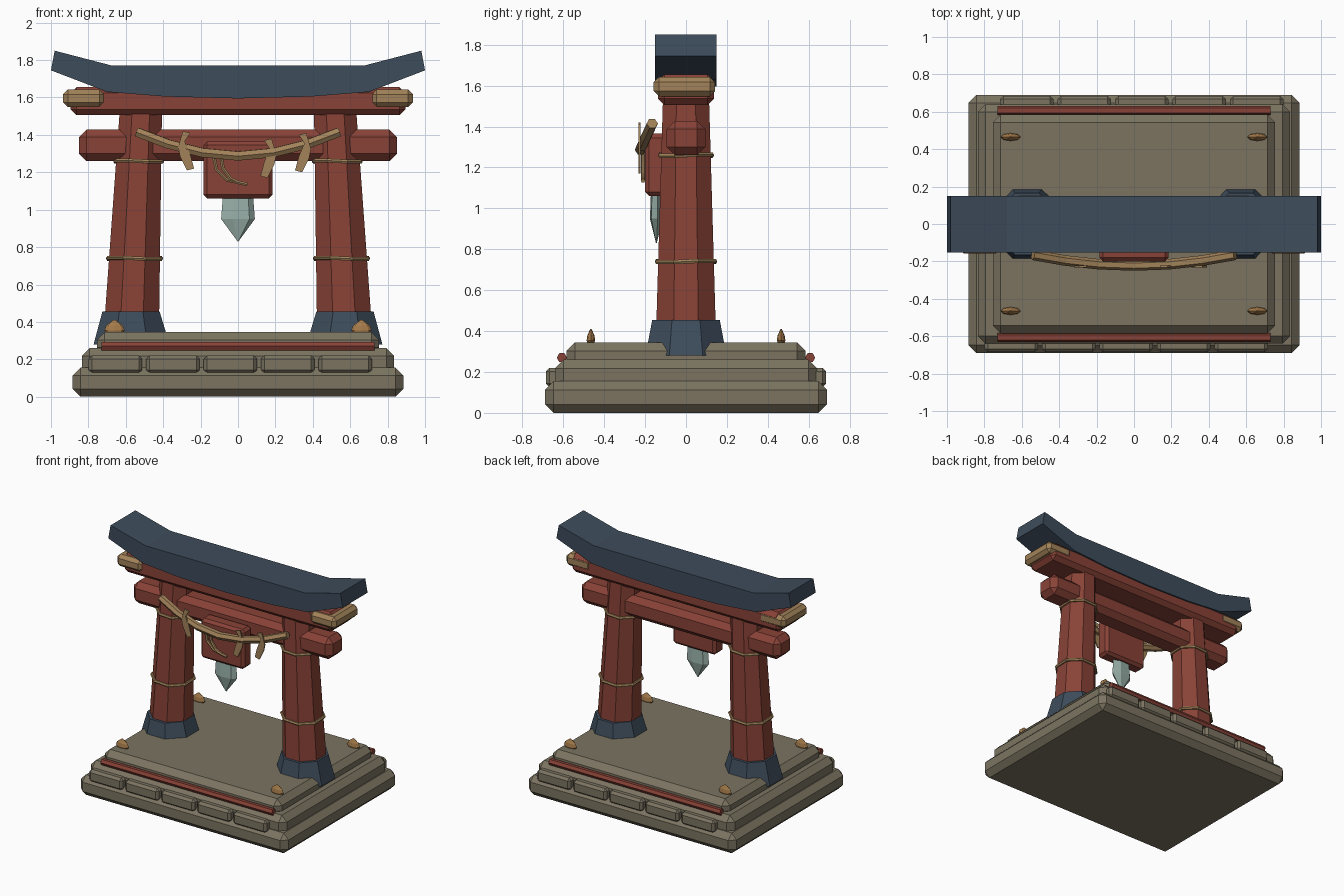
import bpy, bmesh, math
from mathutils import Vector

cube = bpy.data.objects.get("Cube")
if cube:
    bpy.data.objects.remove(cube, do_unlink=True)


def material(name, rgb):
    m = bpy.data.materials.new(name)
    m.use_nodes = True
    colour = (*rgb, 1)
    m.diffuse_color = colour
    bsdf = next(n for n in m.node_tree.nodes if n.type == 'BSDF_PRINCIPLED')
    bsdf.inputs["Base Color"].default_value = colour
    return m


STONE = material("weathered stone", (0.20, 0.175, 0.12))
RED = material("red lacquer", (0.25, 0.055, 0.038))
BLUE = material("slate blue", (0.047, 0.072, 0.105))
TAN = material("tan wood and straw", (0.36, 0.225, 0.10))
AMBER = material("amber finial", (0.38, 0.20, 0.07))
JADE = material("pale jade crystal", (0.32, 0.44, 0.40))


def finish(name, bm, mat):
    bmesh.ops.recalc_face_normals(bm, faces=bm.faces[:])
    mesh = bpy.data.meshes.new(name)
    bm.to_mesh(mesh)
    bm.free()
    mesh.materials.append(mat)
    obj = bpy.data.objects.new(name, mesh)
    bpy.context.collection.objects.link(obj)
    return obj


def box(name, lo, hi, bevel, mat):
    """Chamfered box between two corners."""
    lo, hi = Vector(lo), Vector(hi)
    bm = bmesh.new()
    bmesh.ops.create_cube(bm, size=1)
    for v in bm.verts:
        v.co = (lo + hi) / 2 + v.co * (hi - lo)
    bmesh.ops.bevel(bm, geom=bm.edges[:], offset=bevel, offset_type='OFFSET',
                    segments=1, profile=0.5, affect='EDGES')
    return finish(name, bm, mat)


def stack(name, rings, sides, mat, y=0, turn=0):
    """Loft through rings given as (centre x, z, radius x, radius y)."""
    bm = bmesh.new()
    loops = []
    for cx, z, rx, ry in rings:
        angles = [turn + math.tau * i / sides for i in range(sides)]
        loops.append([bm.verts.new((cx + rx * math.cos(a), y + ry * math.sin(a), z))
                      for a in angles])
    for a, b in zip(loops, loops[1:]):
        for i in range(sides):
            j = (i + 1) % sides
            bm.faces.new((a[i], a[j], b[j], b[i]))
    bm.faces.new(loops[0])
    bm.faces.new(loops[-1])
    return finish(name, bm, mat)


def prism(name, outline, y0, y1, mat):
    """Front outline in x and z, extruded along y."""
    bm = bmesh.new()
    face = bm.faces.new([bm.verts.new((x, y0, z)) for x, z in outline])
    out = bmesh.ops.extrude_face_region(bm, geom=[face])
    moved = [g for g in out["geom"] if isinstance(g, bmesh.types.BMVert)]
    bmesh.ops.translate(bm, verts=moved, vec=(0, y1 - y0, 0))
    return finish(name, bm, mat)


def tube(name, points, radius, mat, cyclic=False):
    """Six-sided tube along a path."""
    curve = bpy.data.curves.new(name + " path", 'CURVE')
    curve.dimensions = '3D'
    curve.bevel_depth = radius
    curve.bevel_resolution = 1
    curve.use_fill_caps = True
    spline = curve.splines.new('POLY')
    spline.points.add(len(points) - 1)
    for p, co in zip(spline.points, points):
        p.co = (*co, 1)
    spline.use_cyclic_u = cyclic
    temp = bpy.data.objects.new(name + " path", curve)
    mesh = bpy.data.meshes.new_from_object(temp)
    bpy.data.objects.remove(temp)
    bm = bmesh.new()
    bm.from_mesh(mesh)
    bpy.data.meshes.remove(mesh)
    for f in bm.faces:
        f.smooth = False
    return finish(name, bm, mat)


# Stepped stone platform
for i, (x, y, z0, z1) in enumerate([(0.885, 0.69, 0, 0.155), (0.835, 0.64, 0.11, 0.26),
                                    (0.755, 0.585, 0.22, 0.345)]):
    box(f"platform_tier_{i + 1}", (-x, -y, z0), (x, y, z1), 0.042, STONE)

# Stone blocks and red rails along the front and back
for side, label in ((-1, "front"), (1, "back")):
    for i in range(5):
        x = -side * (-0.655 + 0.307 * i)
        y0, y1 = sorted((side * 0.60, side * 0.685))
        box(f"{label}_block_{i + 1}", (x - 0.143, y0, 0.125), (x + 0.143, y1, 0.22), 0.018, STONE)
    tube(f"{label}_rail", [(-0.73, side * 0.607, 0.27), (0.73, side * 0.607, 0.27)], 0.025, RED)

# Corner finials
for sx in (-1, 1):
    for sy in (-1, 1):
        x = sx * 0.66
        stack("corner_finial", [(x, 0.335, 0.04, 0.015), (x, 0.355, 0.054, 0.021),
                                (x, 0.38, 0.045, 0.017), (x, 0.41, 0.006, 0.003)],
              8, AMBER, y=sy * 0.465)

# Columns with footings and rope bands
OCT = math.pi / 8
WIDE = 1 / math.cos(OCT)


def column_at(z):
    t = (z - 0.40) / (1.56 - 0.40)
    return 0.568 - 0.05 * t, 0.146 - 0.034 * t


for s, label in ((-1, "right"), (1, "left")):
    stack(f"{label}_footing", [(s * 0.569, 0.28, 0.203 * WIDE, 0.198 * WIDE),
                               (s * 0.572, 0.455, 0.153 * WIDE, 0.165 * WIDE)],
          8, BLUE, turn=OCT)
    rings = []
    for z in (0.40, 1.56):
        cx, r = column_at(z)
        rings.append((s * cx, z, r * WIDE, r * WIDE))
    stack(f"{label}_column", rings, 8, RED, turn=OCT)
    for z in (0.74, 1.26):
        cx, r = column_at(z)
        r = (r + 0.004) * WIDE
        loop = []
        for i in range(8):
            a = OCT + math.tau * i / 8
            loop.append((s * cx + r * math.cos(a), r * math.sin(a), z + 0.004 * math.sin(2 * a)))
        tube(f"{label}_rope_band", loop, 0.012, TAN, cyclic=True)

# Beams and their end caps
box("lower_beam", (-0.85, -0.095, 1.26), (0.85, 0.095, 1.428), 0.04, RED)
box("upper_beam", (-0.895, -0.138, 1.505), (0.895, 0.138, 1.655), 0.032, RED)
for s in (-1, 1):
    x0, x1 = sorted((s * 0.715, s * 0.935))
    box("beam_end_cap", (x0, -0.158, 1.548), (x1, 0.142, 1.642), 0.025, TAN)

# Upswept roof
half = [(0, 1.595), (0.39, 1.605), (0.70, 1.63), (1.0, 1.745), (0.98, 1.85), (0.68, 1.772)]
prism("roof", half + [(-x, z) for x, z in reversed(half[1:])], -0.152, 0.15, BLUE)

# Hanging plaque and crystal
box("plaque", (-0.185, -0.2, 1.06), (0.185, -0.09, 1.365), 0.02, RED)
stack("crystal", [(0, 1.08, 0.082, 0.028), (0, 0.95, 0.092, 0.033), (0, 0.83, 0.002, 0.002)],
      6, JADE, y=-0.145, turn=0.2)

# Sagging straw rope
right = [(-0.54, -0.165, 1.415), (-0.37, -0.195, 1.35), (-0.19, -0.215, 1.305)]
rope = right + [(0, -0.222, 1.287)] + [(-x, y, z) for x, y, z in reversed(right)]
tube("straw_rope", rope, 0.028, TAN)

# Bent streamers tied to the rope
STRIP = [(-0.01, 0.085), (0.03, 0.075), (0, 0.03), (0.03, -0.04), (0.05, -0.115),
         (0.012, -0.125), (-0.025, -0.05), (-0.035, 0)]
for x, z, s in ((-0.285, 1.335, 1), (0.17, 1.295, -1), (0.355, 1.325, -1)):
    prism("streamer", [(x + s * u, z + v) for u, v in STRIP], -0.232, -0.223, TAN)

# Loose strands curling over the plaque
for strand in ([(-0.13, 1.29), (-0.115, 1.215), (-0.06, 1.16), (0.05, 1.135)],
               [(-0.09, 1.28), (-0.08, 1.22), (-0.04, 1.165), (0.0, 1.145)]):
    tube("loose_strand", [(x, -0.21, z) for x, z in strand], 0.011, TAN)
